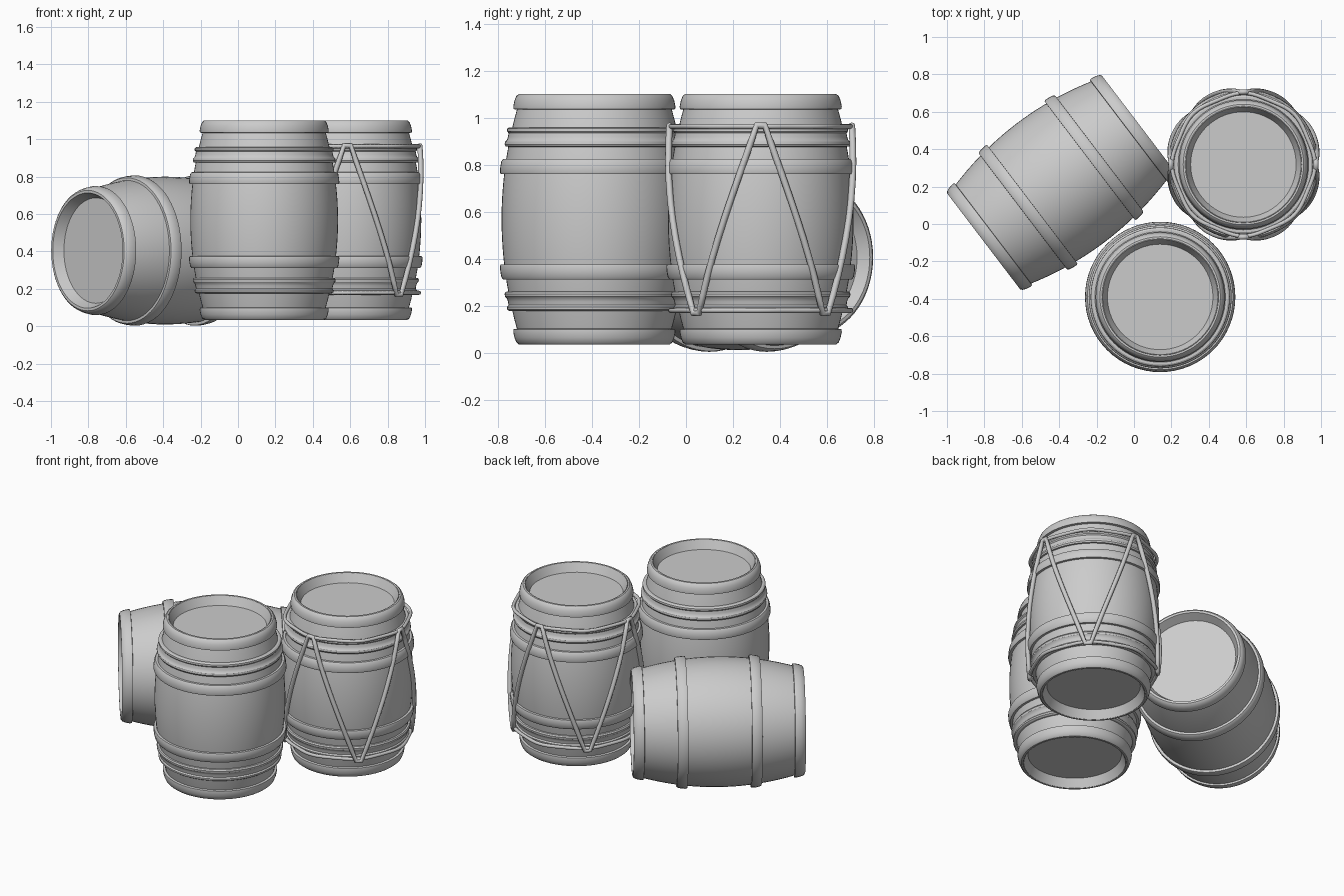
import bpy, bmesh
from math import cos, sin, pi, radians
from mathutils import Matrix

if "Cube" in bpy.data.objects:
    bpy.data.objects.remove(bpy.data.objects["Cube"])

SEGS = 64
HALF = 0.5325


def body_r(t):
    # bulging stave radius at signed distance t from the barrel middle
    return 0.395 - 0.075 * (t / 0.5) ** 2


def lathe(name, pts, matrix, closed=True):
    bm = bmesh.new()
    rings = []
    for r, z in pts:
        if r == 0:
            rings.append([bm.verts.new((0, 0, z))])
        else:
            rings.append([bm.verts.new((r * cos(2 * pi * i / SEGS), r * sin(2 * pi * i / SEGS), z))
                          for i in range(SEGS)])
    pairs = list(zip(rings, rings[1:]))
    if closed:
        pairs.append((rings[-1], rings[0]))
    for a, b in pairs:
        for i in range(SEGS):
            j = (i + 1) % SEGS
            if len(a) == 1:
                bm.faces.new((a[0], b[j], b[i]))
            elif len(b) == 1:
                bm.faces.new((a[i], a[j], b[0]))
            else:
                bm.faces.new((a[i], a[j], b[j], b[i]))
    bmesh.ops.recalc_face_normals(bm, faces=bm.faces)
    me = bpy.data.meshes.new(name)
    bm.to_mesh(me)
    bm.free()
    ob = bpy.data.objects.new(name, me)
    bpy.context.collection.objects.link(ob)
    ob.matrix_world = matrix
    bpy.ops.object.select_all(action='DESELECT')
    ob.select_set(True)
    bpy.context.view_layer.objects.active = ob
    bpy.ops.object.shade_smooth_by_angle(angle=radians(32))
    return ob


def barrel(name, matrix, half=HALF, banded=False):
    # staves with recessed lids at both ends
    n = 20
    side = [(body_r(t), t) for t in (-half + 2 * half * i / n for i in range(n + 1))]
    lid = [(0.308, half), (0.282, half - 0.055), (0, half - 0.055)]
    pts = [(r, -z) for r, z in reversed(lid)] + side + lid
    lathe(name + "_staves", pts, matrix, closed=False)
    for s, end in ((1, "upper"), (-1, "lower")):
        # rounded end hoop
        e = half
        hoop = [(0.312, e), (0.322, e), (0.332, e - 0.008), (0.340, e - 0.028),
                (0.345, e - 0.052), (0.344, e - 0.064), (0.322, e - 0.068), (0.312, e - 0.05)]
        lathe(f"{name}_{end}_end_hoop", [(r, s * z) for r, z in hoop], matrix)
        # rounded middle hoop
        hoop = [(0.365, 0.257), (0.389, 0.256), (0.396, 0.246), (0.400, 0.225),
                (0.402, 0.202), (0.399, 0.193), (0.370, 0.192)]
        lathe(f"{name}_{end}_middle_hoop", [(r, s * z) for r, z in hoop], matrix)
        # double-ridged thin band
        if banded:
            band = [(0.340, 0.391), (0.362, 0.391), (0.371, 0.385), (0.372, 0.374), (0.365, 0.366),
                    (0.368, 0.350), (0.372, 0.338), (0.380, 0.330), (0.382, 0.318),
                    (0.377, 0.309), (0.350, 0.307)]
            lathe(f"{name}_{end}_ridged_band", [(r, s * z) for r, z in band], matrix)


def rope(name, pts, matrix, radius=0.013):
    cu = bpy.data.curves.new(name, 'CURVE')
    cu.dimensions = '3D'
    cu.bevel_depth = radius
    cu.bevel_resolution = 2
    sp = cu.splines.new('POLY')
    sp.points.add(len(pts) - 1)
    for p, (r, a, z) in zip(sp.points, pts):
        p.co = (r * cos(a), r * sin(a), z, 1)
    sp.use_cyclic_u = True
    ob = bpy.data.objects.new(name, cu)
    bpy.context.collection.objects.link(ob)
    ob.matrix_world = matrix


# three barrels: two standing, one lying on its side
front_m = Matrix.Translation((0.14, -0.39, 0.5675))
roped_m = Matrix.Translation((0.585, 0.318, 0.5675))
lying_m = (Matrix.Translation((-0.39, 0.222, 0.405))
           @ Matrix.Rotation(radians(37.3), 4, 'Z') @ Matrix.Rotation(pi / 2, 4, 'Y'))
barrel("front_barrel", front_m, banded=True)
barrel("roped_barrel", roped_m, banded=True)
barrel("lying_barrel", lying_m, half=0.52)

# zigzag lashing, four peaks around the roped barrel
zigzag = []
steps = 10
for k in range(8):
    s = 1 if k % 2 == 0 else -1
    for i in range(steps + 1):
        f = i / steps
        t = s * 0.4 * (1 - 2 * f)
        a = radians(45 * k + 2.5 + 40 * f)
        zigzag.append((0.406 - 0.018 * (t / 0.4) ** 2, a, t))
rope("zigzag_rope", zigzag, roped_m, 0.014)

# slightly wavy rope rings that hold the lashing
for z, nm in ((0.395, "upper"), (-0.388, "lower")):
    ring = [(0.377 + 0.006 * cos(8 * 2 * pi * i / 96), 2 * pi * i / 96, z) for i in range(96)]
    rope(nm + "_rope_ring", ring, roped_m, 0.011)
